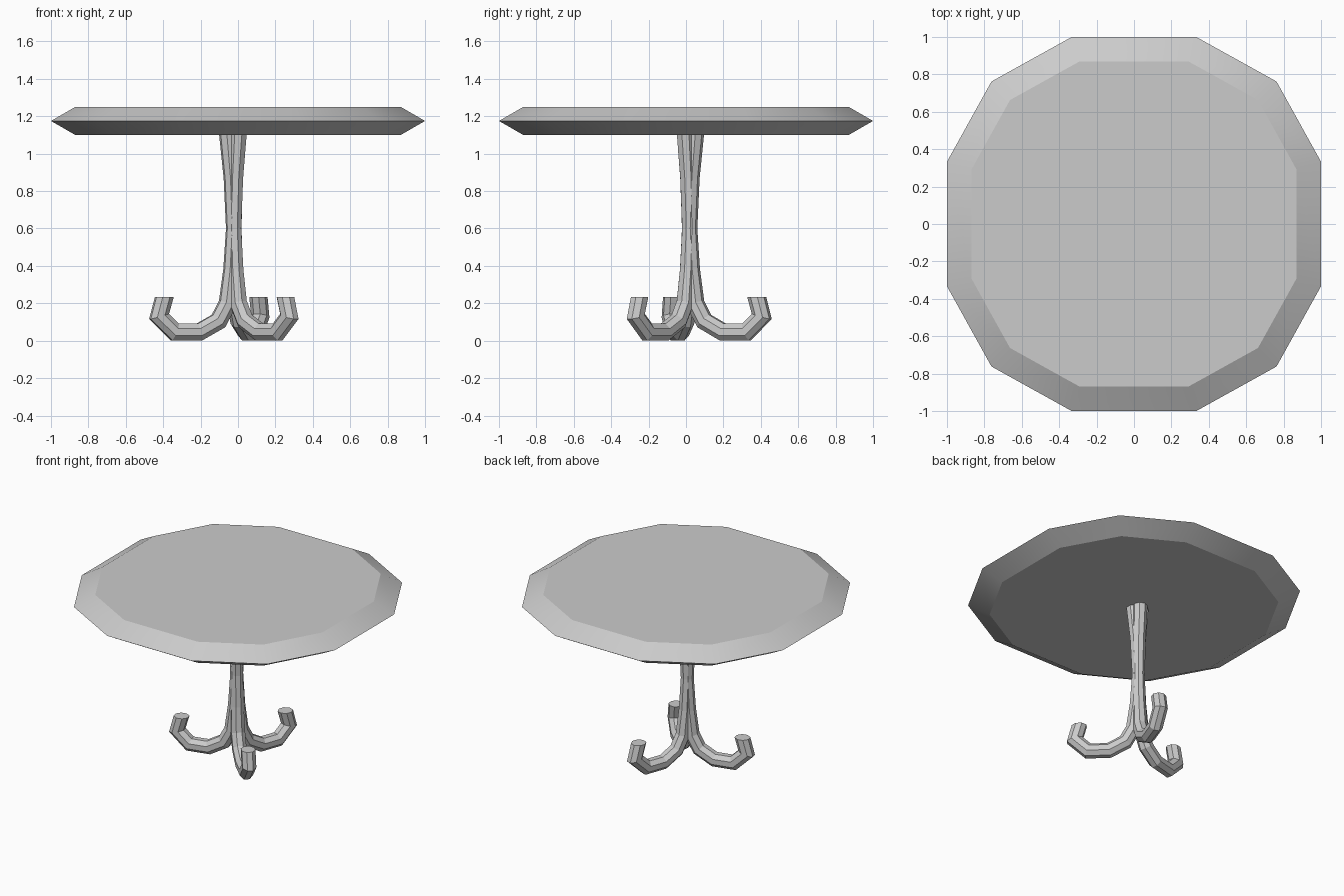
import bpy, bmesh, math
from mathutils import Vector

if "Cube" in bpy.data.objects:
    bpy.data.objects.remove(bpy.data.objects["Cube"])


def make_object(name, bm):
    bmesh.ops.recalc_face_normals(bm, faces=bm.faces[:])
    mesh = bpy.data.meshes.new(name)
    bm.to_mesh(mesh)
    bm.free()
    obj = bpy.data.objects.new(name, mesh)
    bpy.context.collection.objects.link(obj)
    return obj


def skin(rings):
    """Join equal rings of points into a capped solid."""
    bm = bmesh.new()
    loops = [[bm.verts.new(p) for p in ring] for ring in rings]
    n = len(loops[0])
    for a, b in zip(loops, loops[1:]):
        for i in range(n):
            j = (i + 1) % n
            bm.faces.new((a[i], a[j], b[j], b[i]))
    bm.faces.new(loops[0])
    bm.faces.new(loops[-1])
    return bm


# Tabletop: slightly squared twelve-sided slab with a pointed rim
outline = []
for q in range(4):
    c, s = round(math.cos(q * math.pi / 2)), round(math.sin(q * math.pi / 2))
    for x, y in ((1.0, -0.333), (1.0, 0.333), (0.762, 0.762)):
        outline.append((x * c - y * s, x * s + y * c))
top = make_object("tabletop", skin(
    [[(x * k, y * k, z) for x, y in outline]
     for k, z in ((0.87, 1.10), (1.0, 1.175), (0.87, 1.25))]))
bpy.ops.object.select_all(action='DESELECT')
top.select_set(True)
bpy.context.view_layer.objects.active = top
bpy.ops.object.shade_smooth_by_angle(angle=math.radians(28))

# Leg path: distance from the column axis, height, thickness factor
PATH = [(0.03, 1.10, 1.0), (0.012, 0.87, 0.9), (0.003, 0.60, 0.82),
        (0.014, 0.38, 0.9), (0.034, 0.20, 1.0), (0.085, 0.105, 1.0),
        (0.19, 0.0465, 1.0), (0.325, 0.0465, 1.0), (0.412, 0.13, 1.0),
        (0.383, 0.235, 1.0)]
CENTRE = Vector((-0.022, 0.018, 0))
RADIUS, SIDES = 0.0485, 8


def leg(name, angle):
    out = Vector((math.cos(angle), math.sin(angle), 0))
    side = Vector((-out.y, out.x, 0))
    pts = [Vector((s, z)) for s, z, _ in PATH]
    rings = []
    for i, p in enumerate(pts):
        if i in (0, len(pts) - 1):
            # ends are cut level
            across = Vector((1.04 if i == 0 else -1.06, 0))
        else:
            # mitred joint
            d0, d1 = (p - pts[i - 1]).normalized(), (pts[i + 1] - p).normalized()
            t = (d0 + d1).normalized()
            across = Vector((-t.y, t.x)) / max(t.dot(d1), 0.5)
        r = RADIUS * PATH[i][2]
        ring = []
        for k in range(SIDES):
            a = 2 * math.pi * (k + 0.5) / SIDES
            q = p + across * (r * math.cos(a))
            ring.append(CENTRE + out * q.x + side * (r * math.sin(a))
                        + Vector((0, 0, q.y)))
        rings.append(ring)
    return make_object(name, skin(rings))


# Three hooked legs that merge into the central column
for name, deg in (("left_leg", 194), ("front_right_leg", 316), ("back_leg", 70)):
    leg(name, math.radians(deg))
